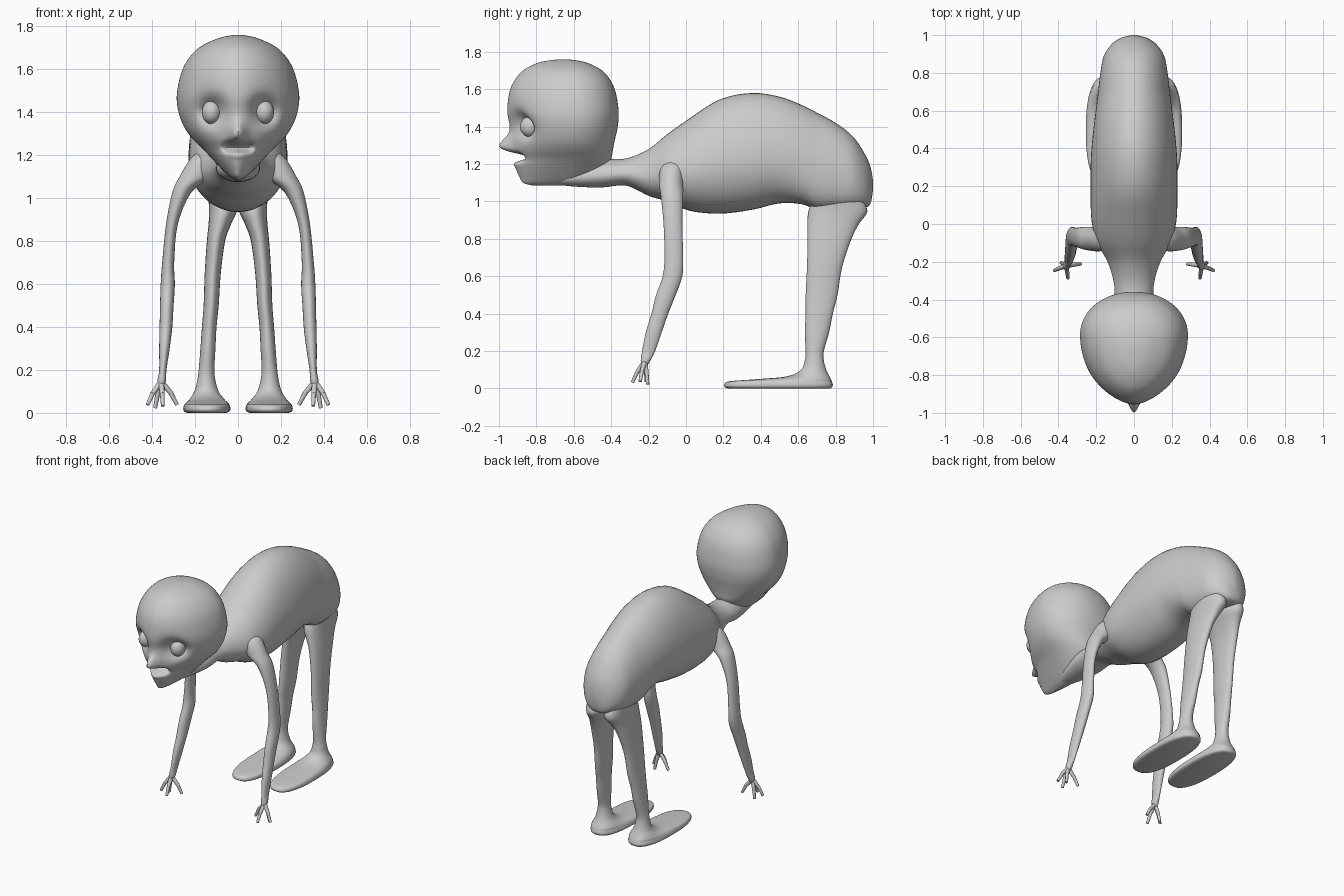
import bpy, bmesh, math
from mathutils import Vector

if "Cube" in bpy.data.objects:
    bpy.data.objects.remove(bpy.data.objects["Cube"])


def smooth_keys(keys, steps):
    """Catmull-Rom interpolation through tuples of numbers."""
    out = []
    for i in range(len(keys) - 1):
        a, b, c, d = (keys[max(i - 1, 0)], keys[i], keys[i + 1], keys[min(i + 2, len(keys) - 1)])
        for s in range(steps):
            t = s / steps
            out.append([0.5 * (2 * q + (r - p) * t + (2 * p - 5 * q + 4 * r - w) * t * t
                               + (3 * q - p - 3 * r + w) * t ** 3)
                        for p, q, r, w in zip(a, b, c, d)])
    return out + [list(keys[-1])]


def spow(v, e):
    return math.copysign(abs(v) ** e, v)


def angles(n):
    return [2 * math.pi * i / n for i in range(n)]


def finish(name, bm, mirror=False, angle=50):
    bmesh.ops.recalc_face_normals(bm, faces=bm.faces)
    me = bpy.data.meshes.new(name)
    bm.to_mesh(me)
    bm.free()
    ob = bpy.data.objects.new(name, me)
    bpy.context.collection.objects.link(ob)
    bpy.ops.object.select_all(action='DESELECT')
    ob.select_set(True)
    bpy.context.view_layer.objects.active = ob
    bpy.ops.object.shade_smooth_by_angle(angle=math.radians(angle))
    if mirror:
        ob.modifiers.new("Mirror", 'MIRROR').use_mirror_merge = False
    return ob


def loft(name, rings, mirror=False):
    bm = bmesh.new()
    vs = [[bm.verts.new(p) for p in r] for r in rings]
    n = len(vs[0])
    for a, b in zip(vs, vs[1:]):
        for i in range(n):
            bm.faces.new((a[i], a[(i + 1) % n], b[(i + 1) % n], b[i]))
    bm.faces.new(vs[0])
    bm.faces.new(vs[-1])
    return finish(name, bm, mirror)


def limb(name, keys):
    """Horizontal rings: z, x min, x max, y min, y max, roundness."""
    rings = []
    for z, x0, x1, y0, y1, e in smooth_keys(keys, 4):
        rings.append([((x0 + x1) / 2 + (x1 - x0) / 2 * spow(math.cos(t), e),
                       (y0 + y1) / 2 + (y1 - y0) / 2 * spow(math.sin(t), e), z)
                      for t in angles(32)])
    return loft(name, rings, mirror=True)


# Torso and neck: y, top z, bottom z, half width, squareness of underside
torso = [(-.78, 1.17, 1.10, .03, 1), (-.6, 1.20, 1.08, .07, 1), (-.45, 1.225, 1.075, .10, 1),
         (-.32, 1.23, 1.085, .105, 1), (-.2, 1.28, 1.03, .14, 1), (-.1, 1.36, 1.0, .195, 1),
         (.02, 1.445, .95, .225, 1), (.18, 1.545, .935, .23, 1), (.35, 1.58, .955, .228, 1),
         (.5, 1.56, .99, .215, .9), (.62, 1.515, .985, .20, .7), (.7, 1.475, .955, .19, .6),
         (.8, 1.42, .955, .178, .55), (.89, 1.35, .96, .16, .6), (.95, 1.265, .965, .12, .7),
         (.985, 1.19, .985, .07, .8), (1.0, 1.11, 1.06, .012, 1)]
rings = []
for y, zt, zb, hw, e in smooth_keys(torso, 4):
    zc = zb + (zt - zb) * .42
    ring = []
    for t in angles(48):
        s, c = math.sin(t), math.cos(t)
        z = zc + (zt - zc) * c ** 1.1 if c > 0 else zc - (zc - zb) * abs(c) ** (.5 + e / 2)
        ring.append((hw * spow(s, 1 if c > 0 else e), y, z))
    rings.append(ring)
loft("torso_and_neck", rings)

# Head: z, front y, back y, half width; with nose, eye sockets and mouth pushed in or out
head = [(1.76, -.68, -.63, .02), (1.745, -.78, -.54, .09), (1.705, -.865, -.455, .175),
        (1.65, -.915, -.405, .23), (1.58, -.945, -.375, .265), (1.48, -.955, -.36, .285),
        (1.40, -.942, -.365, .277), (1.33, -.93, -.38, .25), (1.28, -.92, -.39, .215),
        (1.23, -.91, -.40, .165), (1.18, -.91, -.43, .118), (1.13, -.89, -.48, .072),
        (1.10, -.87, -.52, .04), (1.085, -.82, -.6, .012)]


def bell(v, centre, width):
    return math.exp(-((v - centre) / width) ** 2)


rings = []
for z, yf, yb, hw in smooth_keys(head, 8):
    cy = yf + (yb - yf) * .62
    ring = []
    for t in angles(112):
        s, c = math.sin(t), math.cos(t)
        x = hw * spow(s, 1.1 if c > 0 else .95)
        y = cy - (cy - yf) * c if c > 0 else cy + (yb - cy) * abs(c)
        if c > 0:
            y -= .075 * bell(x, 0, .035) * bell(z, 1.293, .055 if z > 1.293 else .032)
            y += .085 * bell(abs(x), .125, .06) * bell(z, 1.405, .065)
            y += .07 * bell(z, 1.238, .02) / (1 + (abs(x) / .062) ** 8)
            y -= .012 * bell(z, 1.2, .015) * bell(x, 0, .05)
        ring.append((x, y, z))
    rings.append(ring)
loft("head", rings)

# Eyes
bm = bmesh.new()
bmesh.ops.create_uvsphere(bm, u_segments=24, v_segments=16, radius=1)
bmesh.ops.scale(bm, vec=(.045, .052, .055), verts=bm.verts)
bmesh.ops.translate(bm, vec=(.123, -.835, 1.40), verts=bm.verts)
finish("eyes", bm, mirror=True)

# Arms
limb("arms", [k + (1,) for k in (
    (1.22, .14, .18, -.09, -.03), (1.18, .10, .225, -.135, -.015), (1.1, .12, .272, -.145, -.015),
    (1.03, .215, .305, -.135, -.015), (.88, .28, .335, -.12, -.02), (.7, .297, .353, -.115, -.015),
    (.6, .294, .36, -.125, -.02), (.5, .30, .363, -.16, -.055), (.4, .306, .365, -.185, -.095),
    (.3, .318, .367, -.215, -.13), (.2, .333, .367, -.235, -.165), (.15, .335, .375, -.242, -.19),
    (.125, .345, .37, -.237, -.205))])

# Legs with flat feet
limb("legs_and_feet", [
    (1.03, .03, .14, .69, .93, 1), (.95, .004, .135, .655, .97, .9), (.88, .032, .137, .65, .925, .9),
    (.8, .06, .145, .65, .885, .95), (.65, .08, .155, .647, .835, 1), (.5, .09, .16, .64, .81, 1),
    (.4, .10, .168, .64, .785, 1), (.3, .105, .175, .635, .765, 1), (.2, .11, .183, .64, .737, 1),
    (.15, .105, .19, .635, .737, 1), (.1, .09, .203, .615, .75, 1), (.065, .065, .225, .54, .767, .9),
    (.05, .05, .24, .38, .775, .8), (.038, .04, .25, .23, .78, .8), (.02, .035, .255, .205, .785, .8),
    (.006, .04, .25, .21, .78, .8), (0, .055, .235, .225, .77, .8)])

# Hands: four thin fingers, each with a bend
bm = bmesh.new()
wrist = Vector((.358, -.22, .145))
for tip in ((.285, -.212, .04), (.35, -.285, .035), (.42, -.245, .04), (.385, -.205, .025)):
    tip = Vector(tip)
    bend = wrist.lerp(tip, .5) + Vector((tip.x - wrist.x, tip.y - wrist.y, 0)) * .12
    for a, b, r0, r1 in ((wrist, bend, .014, .011), (bend, tip, .011, .009)):
        d = b - a
        m = d.to_track_quat('Z', 'Y').to_matrix().to_4x4()
        m.translation = (a + b) / 2
        bmesh.ops.create_cone(bm, cap_ends=True, segments=10, radius1=r0, radius2=r1,
                              depth=d.length + .006, matrix=m)
finish("fingers", bm, mirror=True)
